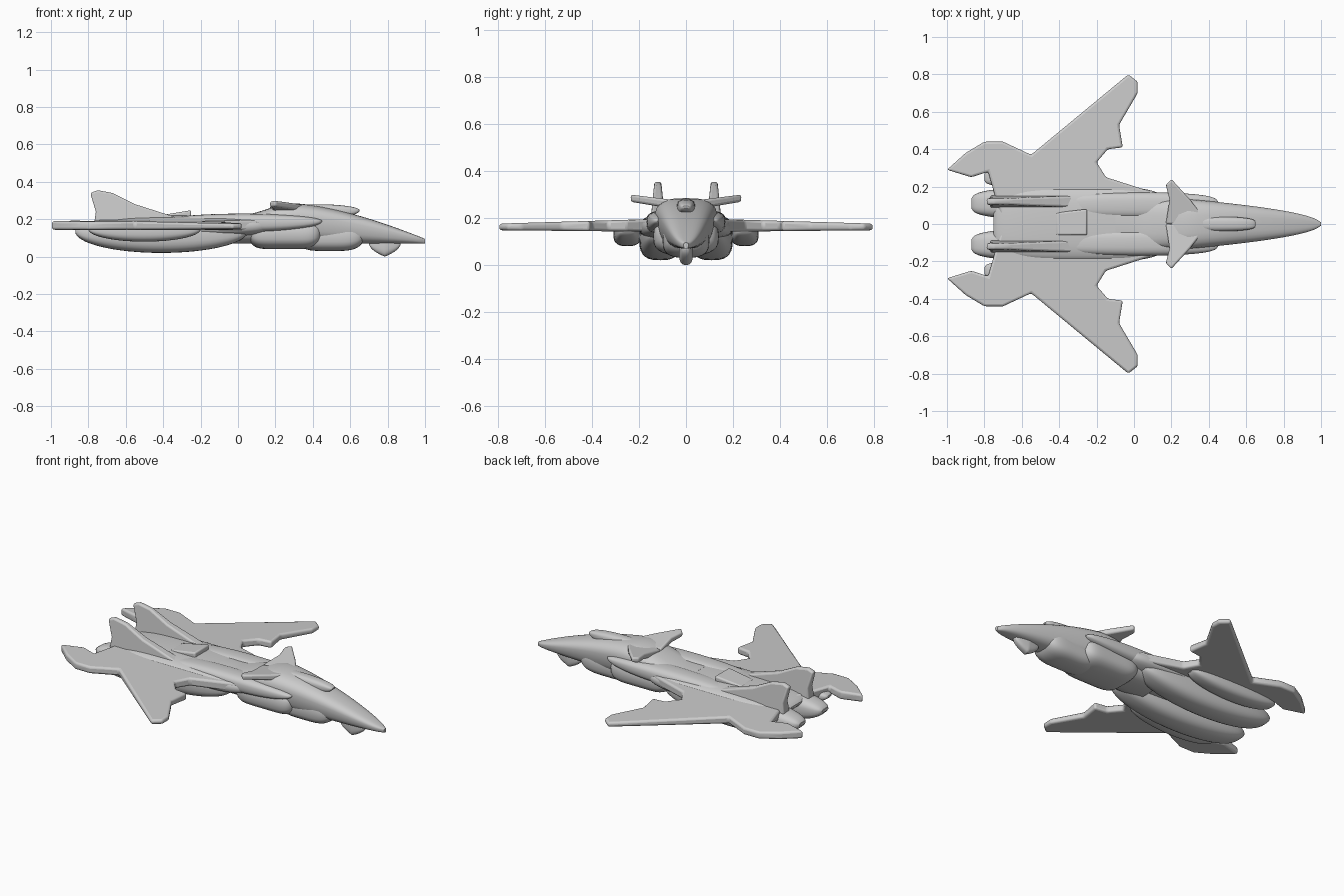
import bpy, bmesh, math

cube = bpy.data.objects.get("Cube")
if cube:
    bpy.data.objects.remove(cube, do_unlink=True)

shade = 0.6
grey = bpy.data.materials.new("hull_grey")
grey.use_nodes = True
grey.diffuse_color = (shade, shade, shade, 1)
grey.node_tree.nodes["Principled BSDF"].inputs["Base Color"].default_value = grey.diffuse_color


def finish(name, bm, mirror, bevel=None):
    """Turn a bmesh into a smooth grey object, optionally mirrored across the centre line."""
    bmesh.ops.recalc_face_normals(bm, faces=bm.faces)
    mesh = bpy.data.meshes.new(name)
    bm.to_mesh(mesh)
    bm.free()
    mesh.materials.append(grey)
    obj = bpy.data.objects.new(name, mesh)
    bpy.context.collection.objects.link(obj)
    bpy.ops.object.select_all(action='DESELECT')
    obj.select_set(True)
    bpy.context.view_layer.objects.active = obj
    bpy.ops.object.shade_smooth_by_angle(angle=math.radians(40))
    if bevel:
        rounding = obj.modifiers.new("round_edges", 'BEVEL')
        rounding.width = bevel
        rounding.segments = 3
    if mirror:
        copy = obj.modifiers.new("mirror", 'MIRROR')
        copy.use_axis = (False, True, False)
        copy.use_mirror_merge = False


def signed_power(value, exponent):
    return math.copysign(abs(value) ** exponent, value)


def hull(name, start, end, section, side=0, flare=0, mirror=False):
    """Rounded-box hull along x; section(x) gives half width, bottom and top."""
    bm = bmesh.new()
    rings = []
    steps, sides = 32, 28
    for i in range(steps + 1):
        x = start + (end - start) * (1 - math.cos(math.pi * i / steps)) / 2
        width, bottom, top = section(x)
        ring = []
        for k in range(sides):
            angle = math.tau * k / sides
            across = signed_power(math.cos(angle), 0.7)
            up = signed_power(math.sin(angle), 0.7)
            y = side + width * across * (1 + flare * up)
            z = (bottom + top) / 2 + up * (top - bottom) / 2
            ring.append(bm.verts.new((x, y, z)))
        rings.append(ring)
    for back, front in zip(rings, rings[1:]):
        for k in range(sides):
            bm.faces.new((back[k], back[k - 1], front[k - 1], front[k]))
    bm.faces.new(rings[0])
    bm.faces.new(rings[-1])
    finish(name, bm, mirror)


def pod(name, start, end, width, bottom, top, side=0, blunt=2):
    """Hull that swells from both ends; off-centre pods come in pairs."""
    middle, reach = (start + end) / 2, (end - start) / 2
    level = bottom + (top - bottom) * 0.6

    def section(x):
        along = min(abs(x - middle) / reach, 1)
        swell = max(math.sqrt(1 - along ** blunt), 0.1)
        return (width * math.sqrt(swell),
                level + (bottom - level) * swell,
                level + (top - level) * swell)

    hull(name, start, end, section, side=side, mirror=side > 0)


def plate(name, outline, lower, upper, bevel, mirror=True):
    """Slab from an outline; lower and upper map an outline point to 3D."""
    bm = bmesh.new()
    lows = [bm.verts.new(lower(*point)) for point in outline]
    highs = [bm.verts.new(upper(*point)) for point in outline]
    bm.faces.new(lows)
    bm.faces.new(highs)
    for i in range(len(outline)):
        bm.faces.new((lows[i - 1], lows[i], highs[i], highs[i - 1]))
    finish(name, bm, mirror, bevel)


# Forward fuselage: rises behind the cockpit, then droops and narrows to the nose
def fuselage_section(x):
    rise = min(max(x / 0.3, 0), 1)
    rise = rise * rise * (3 - 2 * rise)
    droop = min(max((x - 0.3) / 0.7, 0), 1)
    width = max(0.13 * math.sqrt(1 - droop), 0.01)
    return width, 0.07, 0.22 + 0.065 * rise - 0.19 * droop ** 1.5


hull("fuselage", -0.1, 1, fuselage_section, flare=0.1)
pod("canopy", start=0.2, end=0.65, width=0.04, bottom=0.2, top=0.28)
pod("chin_sensor", start=0.7, end=0.87, width=0.03, bottom=0, top=0.12, blunt=1)

# Belly hulls under the cockpit
pod("rear_belly", start=0.05, end=0.45, width=0.14, bottom=0.04, top=0.2, blunt=6)
pod("front_belly", start=0.3, end=0.68, width=0.1, bottom=0.03, top=0.18, blunt=4)

# Broad centre body with paired strakes, nacelles and under-wing pods
pod("centre_body", start=-0.75, end=0.2, width=0.2, bottom=0.1, top=0.22, blunt=4)
pod("strake", start=-0.4, end=0.45, width=0.07, bottom=0.13, top=0.23, side=0.1)
pod("nacelle", start=-0.87, end=0.05, width=0.09, bottom=0.02, top=0.21, side=0.11)
pod("wing_pod", start=-0.8, end=-0.2, width=0.06, bottom=0.08, top=0.19, side=0.25)


# Forward-swept wings and tailplanes, thinning towards the tips
def wing_surface(direction):
    return lambda x, y: (x, y, 0.17 - 0.01 * y + direction * (0.03 - 0.02 * y))


plate("wing", [
    (-0.7, 0), (-0.78, 0.28), (-0.87, 0.25), (-1, 0.29), (-0.9, 0.38), (-0.8, 0.44),
    (-0.7, 0.44), (-0.55, 0.37), (-0.03, 0.8), (0.02, 0.76), (0.02, 0.7),
    (-0.08, 0.53), (-0.06, 0.41), (-0.14, 0.4), (-0.2, 0.33), (-0.15, 0.25),
    (0.1, 0.17), (0.2, 0)],
    wing_surface(-1), wing_surface(1), bevel=0.012)

# Small canards rising slightly outwards
plate("canard", [(0.17, 0), (0.19, 0.13), (0.17, 0.21), (0.2, 0.24), (0.3, 0.13), (0.4, 0)],
      lambda x, y: (x, y, 0.23 + y / 6), lambda x, y: (x, y, 0.27 + y / 8), bevel=0.01)


# Twin tail fins, thick at the root and sloping down to long forward roots
def fin_surface(direction):
    return lambda x, z: (x, 0.12 + direction * (0.05 - 0.1 * z), z)


plate("tail_fin", [(-0.77, 0.17), (-0.76, 0.24), (-0.79, 0.34), (-0.75, 0.355),
                   (-0.67, 0.34), (-0.55, 0.28), (-0.3, 0.2)],
      fin_surface(-1), fin_surface(1), bevel=0.01)

# Raised hatch on the back, sloping down towards the tail
plate("dorsal_hatch", [(-0.42, -0.06), (-0.25, -0.06), (-0.25, 0.08), (-0.42, 0.06)],
      lambda x, y: (x, y, 0.19), lambda x, y: (x, y, 0.29 + x / 6), bevel=0.01, mirror=False)
